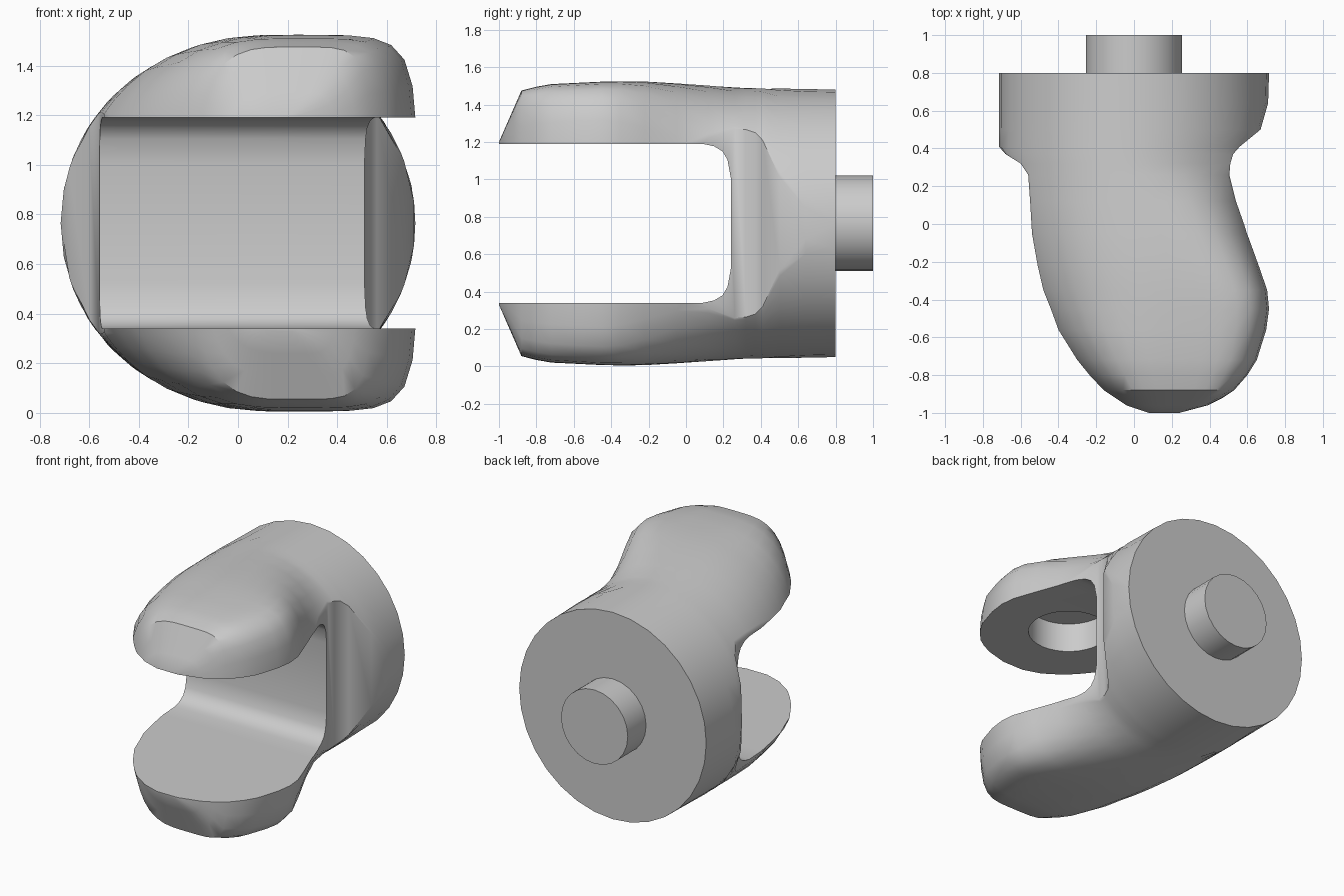
import bpy, bmesh, math
from mathutils import Matrix

if "Cube" in bpy.data.objects:
    bpy.data.objects.remove(bpy.data.objects["Cube"])

ZC = 0.765      # axis height
R = 0.715       # disc radius
GAP = 0.425     # half height of the slot
N = 16          # samples across each half section


def lerp(table, y):
    if y <= table[0][0]:
        return table[0][1]
    for (y0, a), (y1, b) in zip(table, table[1:]):
        if y <= y1:
            return a + (b - a) * (y - y0) / (y1 - y0)
    return table[-1][1]


def make_object(name, bm):
    bmesh.ops.remove_doubles(bm, verts=bm.verts, dist=0.001)
    bmesh.ops.recalc_face_normals(bm, faces=bm.faces)
    me = bpy.data.meshes.new(name)
    bm.to_mesh(me)
    bm.free()
    ob = bpy.data.objects.new(name, me)
    bpy.context.collection.objects.link(ob)
    return ob


def cylinder(name, r, depth, matrix, seg=24):
    bm = bmesh.new()
    bmesh.ops.create_cone(bm, cap_ends=True, segments=seg, radius1=r,
                          radius2=r, depth=depth, matrix=matrix)
    return make_object(name, bm)


def cut(ob, cutter):
    cutter.hide_render = True
    mod = ob.modifiers.new("cut", 'BOOLEAN')
    mod.operation, mod.solver, mod.object = 'DIFFERENCE', 'EXACT', cutter
    bpy.context.view_layer.objects.active = ob
    bpy.ops.object.modifier_apply(modifier=mod.name)
    bpy.data.objects.remove(cutter)


# plan outline stations: y, left x, right x
plan = [(-1, .08, .24), (-.96, -.04, .39), (-.92, -.10, .47), (-.88, -.16, .53),
        (-.8, -.235, .6), (-.72, -.3, .65), (-.56, -.4, .7), (-.45, -.44, .715),
        (-.35, -.48, .705), (-.22, -.51, .66), (-.05, -.54, .6), (.12, -.55, .54),
        (.26, -.56, .505), (.32, -.6, .51), (.37, -.68, .525), (.41, -.715, .56),
        (.5, -R, .67), (.64, -R, .71), (.8, -R, R)]
half_h = [(-1, .435), (-.88, .71), (-.75, .743), (-.4, .76), (-.2, .758),
          (.3, .725), (.8, R)]
center = [(-.4, .2), (.3, 0)]
pow_l = [(-.88, 3.2), (-.4, 2.5), (.26, 2)]
pow_r = [(-.4, 6), (-.05, 3.5), (.26, 2)]


def section(y, xl, xr):
    """Half heights of the body section, rounded to each plan edge."""
    H, c = lerp(half_h, y), lerp(center, y)
    blend = lerp([(-.2, 0), (.26, 1)], y)

    def side(x_edge, p):
        circ = math.sqrt(max(0, R * R - x_edge * x_edge))
        k = GAP + (circ - GAP) * blend
        k = min(k, H * .999)
        return abs(x_edge - c) / (1 - (k / H) ** p) ** (1 / p)

    pl, pr = lerp(pow_l, y), lerp(pow_r, y)
    wl, wr = side(xl, pl), side(xr, pr)
    pts = []
    for i in range(N + 1):
        x = (xl + xr) / 2 - (xr - xl) / 2 * math.cos(math.pi * i / N)
        w, p = (wl, pl) if x < c else (wr, pr)
        s = min(1, abs(x - c) / w)
        pts.append((x, H * (1 - s ** p) ** (1 / p)))
    return ([(x, y, ZC + h) for x, h in pts] +
            [(x, y, ZC - h) for x, h in reversed(pts)])


# fork body lofted from front to back
bm = bmesh.new()
rings = [[bm.verts.new(v) for v in section(*st)] for st in plan]
for a, b in zip(rings, rings[1:]):
    for i in range(len(a)):
        j = (i + 1) % len(a)
        bm.faces.new((a[i], a[j], b[j], b[i]))
bm.faces.new(rings[0])
bm.faces.new(rings[-1])
fork_body = make_object("fork_body", bm)

# slot between the two prongs, with rounded inner corners
half = [(-1.3, GAP), (.09, GAP), (.15, .412), (.195, .385), (.222, .34), (.24, .24)]
prof = half + [(y, -z) for y, z in reversed(half)]
bm = bmesh.new()
face = bm.faces.new([bm.verts.new((-1.2, y, ZC + z)) for y, z in prof])
ext = bmesh.ops.extrude_face_region(bm, geom=[face])["geom"]
bmesh.ops.translate(bm, vec=(2.4, 0, 0),
                    verts=[v for v in ext if isinstance(v, bmesh.types.BMVert)])
cut(fork_body, make_object("slot_cutter", bm))

# blind socket in the underside of the upper prong
cut(fork_body, cylinder("socket_cutter", .255, .4,
                        Matrix.Translation((.17, -.44, 1.19)), 32))

# peg on the back face
peg = cylinder("peg", .255, .24, Matrix.Translation((0, .88, ZC)) @
               Matrix.Rotation(math.pi / 2, 4, 'X'))

for ob in (fork_body, peg):
    bpy.ops.object.select_all(action='DESELECT')
    ob.select_set(True)
    bpy.context.view_layer.objects.active = ob
    bpy.ops.object.shade_smooth_by_angle(angle=math.radians(38))
